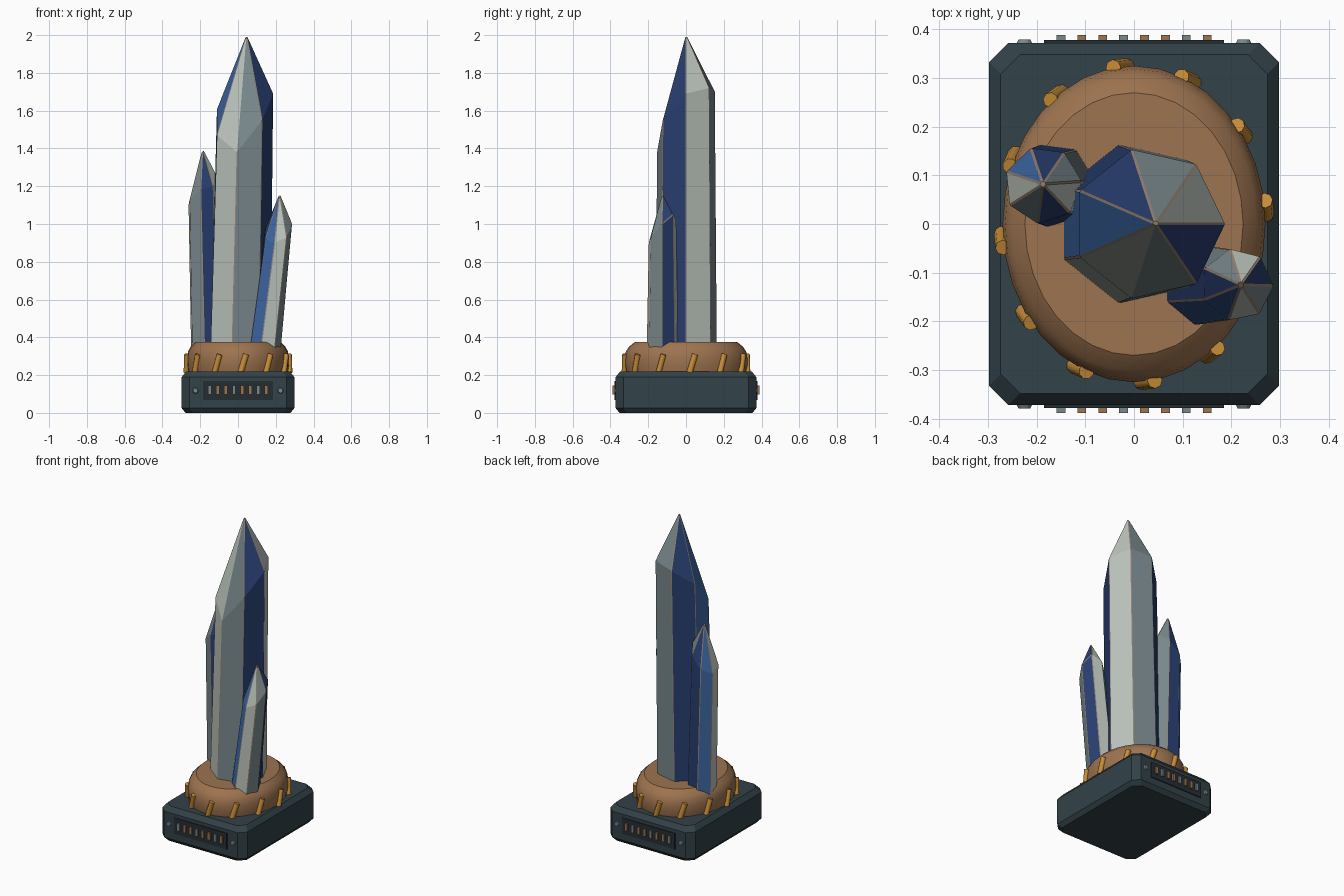
import bpy, bmesh, math
from mathutils import Vector, Matrix

if "Cube" in bpy.data.objects:
    bpy.data.objects.remove(bpy.data.objects["Cube"])


def material(name, r, g, b):
    m = bpy.data.materials.new(name)
    m.use_nodes = True
    m.diffuse_color = (r, g, b, 1)
    bsdf = next(n for n in m.node_tree.nodes if n.type == 'BSDF_PRINCIPLED')
    bsdf.inputs["Base Color"].default_value = (r, g, b, 1)
    return m


pale = material("pale grey", .50, .55, .50)
cool = material("cool grey", .19, .245, .26)
navy = material("navy", .021, .048, .16)
blue = material("blue", .048, .138, .38)
copper = material("copper", .34, .174, .08)
gold = material("gold", .58, .27, .04)
slate = material("dark slate", .032, .054, .065)
panel_dark = material("panel dark", .018, .027, .032)
edge_tan = material("edge tan", .30, .22, .16)


def finish(bm, name, mats, smooth=None):
    bmesh.ops.recalc_face_normals(bm, faces=bm.faces)
    me = bpy.data.meshes.new(name)
    bm.to_mesh(me)
    bm.free()
    for m in mats:
        me.materials.append(m)
    ob = bpy.data.objects.new(name, me)
    bpy.context.collection.objects.link(ob)
    if smooth:
        bpy.ops.object.select_all(action='DESELECT')
        ob.select_set(True)
        bpy.context.view_layer.objects.active = ob
        bpy.ops.object.shade_smooth_by_angle(angle=math.radians(smooth))
    return ob


def loft(bm, rings):
    """Skin closed rings of points and cap both ends."""
    loops = [[bm.verts.new(p) for p in ring] for ring in rings]
    n = len(loops[0])
    for a, b in zip(loops, loops[1:]):
        for i in range(n):
            j = (i + 1) % n
            bm.faces.new((a[i], a[j], b[j], b[i]))
    bm.faces.new(loops[0][::-1])
    bm.faces.new(loops[-1])


def box(name, centre, size, mat):
    bm = bmesh.new()
    bmesh.ops.create_cube(bm, size=1,
                          matrix=Matrix.Translation(centre) @ Matrix.Diagonal((*size, 1)))
    return finish(bm, name, [mat])


# Plinth: octagonal outline with chamfered top and bottom
def octagon(inset, z):
    x, y, c = .298 - inset, .372 - inset, .04
    quarter = [(x, y - c), (x - c, y)]
    pts = []
    for sx, sy in ((1, 1), (-1, 1), (-1, -1), (1, -1)):
        q = quarter if sx * sy > 0 else quarter[::-1]
        pts += [(sx * px, sy * py, z) for px, py in q]
    return pts


bm = bmesh.new()
loft(bm, [octagon(.02, 0), octagon(0, .025), octagon(0, .19), octagon(.024, .22)])
finish(bm, "plinth", [slate])

# Rounded oval collar holding the crystals
RX, RY, SEG = .27, .325, 32
bm = bmesh.new()
loft(bm, [[(RX * s * math.cos(math.tau * i / SEG), RY * s * math.sin(math.tau * i / SEG), z)
           for i in range(SEG)]
          for s, z in ((.97, .21), (1, .25), (1, .29), (.98, .325), (.93, .35), (.83, .376))])
finish(bm, "collar", [copper], smooth=35)

# Ring of leaning pins around the collar
for i in range(12):
    a = math.radians(6 + 30 * i)
    centre = Vector((.272 * math.cos(a), .325 * math.sin(a), .262))
    lean = Vector((-math.sin(a) * .3, math.cos(a) * .3, 1))
    turn = lean.to_track_quat('Z', 'Y').to_matrix().to_4x4()
    bm = bmesh.new()
    bmesh.ops.create_cone(bm, cap_ends=True, segments=8, radius1=.016, radius2=.016,
                          depth=.1, matrix=Matrix.Translation(centre) @ turn)
    finish(bm, f"collar_pin_{i + 1}", [gold], smooth=50)

# Indicator panels with bars and bolts, front and back
for side, s in (("front", -1), ("back", 1)):
    box(f"{side}_panel", (0, s * .374, .118), (.37, .008, .1), panel_dark)
    for i in range(8):
        box(f"{side}_bar_{i + 1}", (-.15 + i * .0429, s * .381, .121), (.018, .014, .046),
            cool if i % 3 == 0 else copper)
    for x in (-.225, .225):
        bm = bmesh.new()
        bmesh.ops.create_cone(bm, cap_ends=True, segments=12, radius1=.017, radius2=.012,
                              depth=.01, matrix=Matrix.Translation((x, s * .374, .118))
                              @ Matrix.Rotation(s * -math.pi / 2, 4, 'X'))
        finish(bm, f"{side}_bolt_{'left' if x > 0 else 'right'}", [cool])


# Seven-sided crystals with uneven shoulders and facets in a repeating colour order
def crystal(name, foot, foot_r, top, top_r, tip, start, shoulders):
    n = len(shoulders)
    bm = bmesh.new()
    dirs = [(math.cos(math.radians(start) + math.tau * i / n),
             math.sin(math.radians(start) + math.tau * i / n)) for i in range(n)]
    low = [bm.verts.new((foot[0] + foot_r * c, foot[1] + foot_r * s, foot[2])) for c, s in dirs]
    mid = [bm.verts.new((top[0] + top_r * c, top[1] + top_r * s, z))
           for (c, s), z in zip(dirs, shoulders)]
    apex = bm.verts.new(tip)
    for i in range(n):
        j = (i + 1) % n
        for f in (bm.faces.new((low[i], low[j], mid[j], mid[i])),
                  bm.faces.new((mid[i], mid[j], apex))):
            f.material_index = i % 4
    bm.faces.new(low[::-1])
    ob = finish(bm, name, [pale, cool, navy, blue, edge_tan])
    bev = ob.modifiers.new("edge_bevel", 'BEVEL')
    bev.width = .003
    bev.segments = 1
    bev.limit_method = 'ANGLE'
    bev.angle_limit = math.radians(32)
    bev.material = 4


crystal("main_crystal", (.005, 0, .3), .168, (.03, 0), .157, (.045, 0, 2.003), 0,
        (1.69, 1.72, 1.7, 1.61, 1.47, 1.38, 1.55))
crystal("right_crystal", (-.165, .08, .28), .088, (-.187, .08), .08, (-.187, .082, 1.402), -46,
        (1.2, 1.25, 1.2, 1.13, 1.1, 1.13, 1.18))
crystal("left_crystal", (.135, -.125, .28), .087, (.212, -.125), .075, (.22, -.125, 1.162), 50,
        (1.05, 1.02, .98, .92, .9, .93, 1.0))
